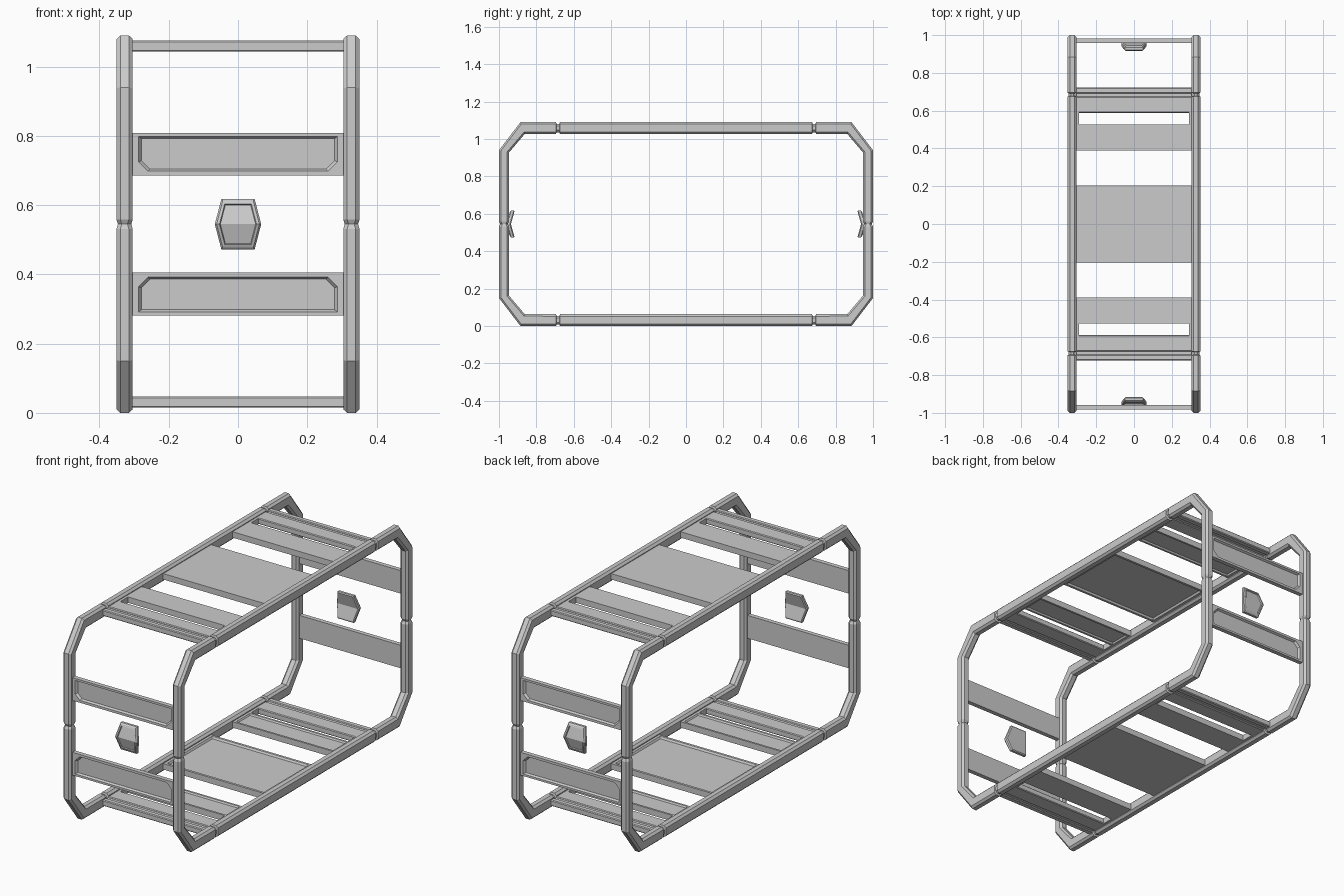
import bpy, bmesh
from mathutils import Vector

if "Cube" in bpy.data.objects:
    bpy.data.objects.remove(bpy.data.objects["Cube"])

H = 0.545  # half height; parts are laid out around the centre and lifted by H


def finish(bm, name):
    bmesh.ops.recalc_face_normals(bm, faces=bm.faces[:])
    me = bpy.data.meshes.new(name)
    bm.to_mesh(me)
    bm.free()
    ob = bpy.data.objects.new(name, me)
    ob.location.z = H
    bpy.context.collection.objects.link(ob)
    return ob


def side_loop(name, sx):
    # quarter of the path: outer (y, z), inner (y, z), groove depth
    q = [((1, 0), (.946, 0), .007), ((1, .014), (.946, .014), 0),
         ((1, .395), (.946, .383), 0), ((.885, H), (.862, .482), 0)]
    q += [((y, H), (y, .482), d) for y, d in
          ((.695, 0), (.692, .009), (.677, .009), (.674, 0))]

    def flip(s, a, b):
        return ((s[0][0] * a, s[0][1] * b), (s[1][0] * a, s[1][1] * b), s[2])
    path = q + [flip(s, -1, 1) for s in reversed(q)]
    path += [flip(s, -1, -1) for s in q[1:]] + [flip(s, 1, -1) for s in reversed(q[1:])]
    bm = bmesh.new()
    rings = []
    c = .011
    for o, i, d in path:
        o, i = Vector(o), Vector(i)
        L = (i - o).length
        u = (i - o) / L
        a, b, x0, x1 = d, L - d, .304 + d * .6, .351 - d * .6
        sec = [(a, x0 + c), (a, x1 - c), (a + c, x1), (b - c, x1),
               (b, x1 - c), (b, x0 + c), (b - c, x0), (a + c, x0)]
        ring = []
        for t, x in sec:
            p = o + u * t
            ring.append(bm.verts.new((sx * x, p.x, p.y)))
        rings.append(ring)
    for k, r in enumerate(rings):
        n = rings[(k + 1) % len(rings)]
        for j in range(8):
            m = (j + 1) % 8
            bm.faces.new((r[j], r[m], n[m], n[j]))
    finish(bm, name)


def rect(x, v0, v1, c=0):
    # rectangle outline, optionally with the two v0 corners cut
    if c:
        return [(x, v1), (-x, v1), (-x, v0 + c), (-x + c, v0), (x - c, v0), (x, v0 + c)]
    return [(x, v1), (-x, v1), (-x, v0), (x, v0)]


def panel(name, outline, hole, hole_floor, w_face, w_floor, w_back, to3d):
    # slab with a sloped recess in its w_face side
    bm = bmesh.new()

    def ring(pts, w):
        return [bm.verts.new(to3d(u, v, w)) for u, v in pts]

    def wall(a, b):
        for j in range(len(a)):
            m = (j + 1) % len(a)
            bm.faces.new((a[j], a[m], b[m], b[j]))
    back, face = ring(outline, w_back), ring(outline, w_face)
    rim, floor = ring(hole, w_face), ring(hole_floor, w_floor)
    wall(back, face)
    wall(rim, floor)
    bm.faces.new(back)
    bm.faces.new(floor)
    edges = [bm.edges.get((r[j], r[(j + 1) % len(r)])) for r in (face, rim) for j in range(len(r))]
    bmesh.ops.triangle_fill(bm, use_beauty=True, edges=edges)
    finish(bm, name)


def box(name, x0, x1, y0, y1, z0, z1, bev=.004):
    bm = bmesh.new()
    bmesh.ops.create_cube(bm, size=1)
    for v in bm.verts:
        v.co = ((x0 + x1) / 2 + v.co.x * (x1 - x0), (y0 + y1) / 2 + v.co.y * (y1 - y0),
                (z0 + z1) / 2 + v.co.z * (z1 - z0))
    if bev:
        bmesh.ops.bevel(bm, geom=bm.edges[:], offset=bev, segments=1, affect='EDGES')
    finish(bm, name)


def badge(name, sy):
    # bent six-sided plate with a raised rim
    bm = bmesh.new()

    def ring(s, y_mid, y_end):
        pts = []
        for x, z in ((.048, .073), (.067, 0), (.048, -.073), (-.048, -.073), (-.067, 0), (-.048, .073)):
            y = y_end if z else y_mid
            pts.append(bm.verts.new((x * s, sy * y, z * s)))
        return pts
    rings = [ring(.93, .936, .917), ring(1, .942, .921), ring(1, .955, .934),
             ring(.92, .961, .940), ring(.8, .961, .944), ring(.76, .955, .939)]
    for a, b in zip(rings, rings[1:]):
        for j in range(6):
            m = (j + 1) % 6
            bm.faces.new((a[j], a[m], b[m], b[j]))
    for r in (rings[0], rings[-1]):
        bm.faces.new((r[0], r[1], r[4], r[5]))
        bm.faces.new((r[1], r[2], r[3], r[4]))
    finish(bm, name)


# side frames
for sx, side in ((-1, "left"), (1, "right")):
    side_loop(side + "_frame", sx)

# end panels and badges, front and back
for sy, end in ((-1, "front"), (1, "back")):
    badge(end + "_badge", sy)
    for sz, lev in ((-1, "lower"), (1, "upper")):
        panel(f"{end}_{lev}_panel", rect(.308, .14, .264), rect(.287, .153, .253, .027),
              rect(.279, .159, .247, .025), .982, .971, .958,
              lambda u, v, w: (u, sy * w, sz * v))

# horizontal plates, top and bottom
for sz, lev in ((-1, "bottom"), (1, "top")):
    panel(lev + "_centre_plate", rect(.308, -.205, .205), rect(.29, -.192, .192),
          rect(.284, -.186, .186), .498, .508, .53, lambda u, v, w: (u, v, sz * w))
    zs = sorted((sz * .498, sz * .53))
    zg = sorted((sz * .503, sz * .524))
    for sy, end in ((-1, "front"), (1, "back")):
        n = f"{lev}_{end}_"
        panel(n + "slat", rect(.308, .388, .526), rect(.29, .399, .515),
              rect(.285, .404, .51), .498, .506, .53,
              lambda u, v, w: (u, sy * v, sz * w))
        # grooved outer slat
        for part, a, b, z in (("inner_bar", .588, .674, zs), ("groove", .67, .696, zg),
                              ("outer_bar", .692, .722, zs)):
            y = sorted((sy * a, sy * b))
            box(n + part, -.308, .308, *y, *z)
        # slot sides
        y = sorted((sy * .52, sy * .595))
        for sx in (-1, 1):
            x = sorted((sx * .29, sx * .31))
            box(n + "slot_side", *x, *y, *zs, bev=0)
